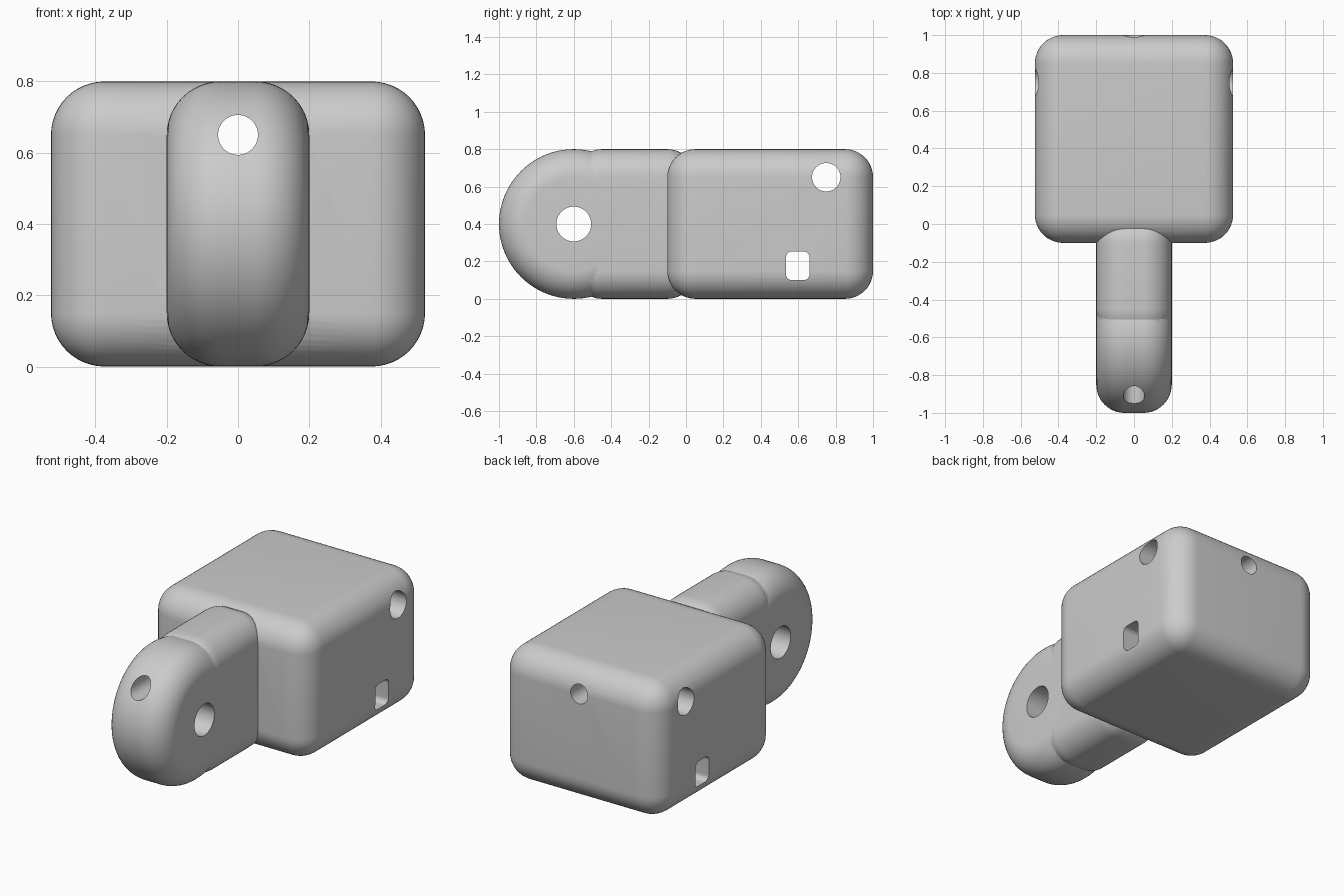
import bpy
import bmesh
from math import pi, radians
from mathutils import Matrix, Vector

old = bpy.data.objects.get("Cube")
if old:
    bpy.data.objects.remove(old, do_unlink=True)

grey = bpy.data.materials.new("plain grey")
grey.use_nodes = True
COLOR = (0.6, 0.6, 0.6, 1)
grey.diffuse_color = COLOR
grey.node_tree.nodes["Principled BSDF"].inputs["Base Color"].default_value = COLOR

TURN = {"X": Matrix.Rotation(pi / 2, 4, "Y"), "Y": Matrix.Rotation(pi / 2, 4, "X")}


def finish(name, bm):
    mesh = bpy.data.meshes.new(name)
    bm.to_mesh(mesh)
    bm.free()
    obj = bpy.data.objects.new(name, mesh)
    bpy.context.collection.objects.link(obj)
    mesh.materials.append(grey)
    return obj


def box(name, low, high, radius, segments=12, edge_axis=None):
    """Box between two corners, rounded on all edges or only along one axis."""
    low, high = Vector(low), Vector(high)
    bm = bmesh.new()
    bmesh.ops.create_cube(bm, size=1)
    bmesh.ops.scale(bm, vec=high - low, verts=bm.verts)
    bmesh.ops.translate(bm, vec=(low + high) / 2, verts=bm.verts)
    edges = [e for e in bm.edges if edge_axis is None
             or abs((e.verts[0].co - e.verts[1].co)[edge_axis]) > 0.001]
    bmesh.ops.bevel(bm, geom=edges, offset=radius, segments=segments,
                    profile=0.5, affect="EDGES")
    return finish(name, bm)


def cylinder(name, axis, center, radius, depth, rounding=0, sides=48):
    bm = bmesh.new()
    bmesh.ops.create_cone(bm, cap_ends=True, segments=sides, radius1=radius,
                          radius2=radius, depth=depth)
    if rounding:
        rims = [e for e in bm.edges if abs(e.verts[0].co.z - e.verts[1].co.z) < 0.001]
        bmesh.ops.bevel(bm, geom=rims, offset=rounding, segments=12,
                        profile=0.5, affect="EDGES")
    bmesh.ops.transform(bm, matrix=Matrix.Translation(center) @ TURN[axis], verts=bm.verts)
    return finish(name, bm)


def combine(target, other, operation):
    mod = target.modifiers.new(other.name, "BOOLEAN")
    mod.operation = operation
    mod.solver = "EXACT"
    mod.object = other
    other.hide_render = True


# Rounded block, neck and round lug
body = box("body", (-0.525, -0.1, 0), (0.525, 1, 0.8), 0.15)
neck = box("neck", (-0.2, -0.6, 0), (0.2, 0.05, 0.8), 0.15)
lug = cylinder("lug", "X", (0, -0.6, 0.4), 0.4, 0.4, rounding=0.15, sides=96)

# Through holes
holes = [
    cylinder("lug_hole", "X", (0, -0.6, 0.4), 0.093, 2),
    cylinder("side_hole", "X", (0, 0.75, 0.65), 0.076, 2),
    cylinder("long_hole", "Y", (0, 0, 0.65), 0.056, 3),
    box("slot_hole", (-1, 0.535, 0.1), (1, 0.66, 0.253), 0.03, 6, edge_axis=0),
]

for part in (neck, lug):
    combine(body, part, "UNION")
for hole in holes:
    combine(body, hole, "DIFFERENCE")

# Bake the cuts and remove the helpers
bpy.context.view_layer.update()
evaluated = body.evaluated_get(bpy.context.evaluated_depsgraph_get())
result = bpy.data.meshes.new_from_object(evaluated)
body.modifiers.clear()
body.data = result
body.name = "body_with_lug"
for helper in [neck, lug] + holes:
    bpy.data.objects.remove(helper, do_unlink=True)

bpy.ops.object.select_all(action="DESELECT")
body.select_set(True)
bpy.context.view_layer.objects.active = body
bpy.ops.object.shade_smooth_by_angle(angle=radians(30))
